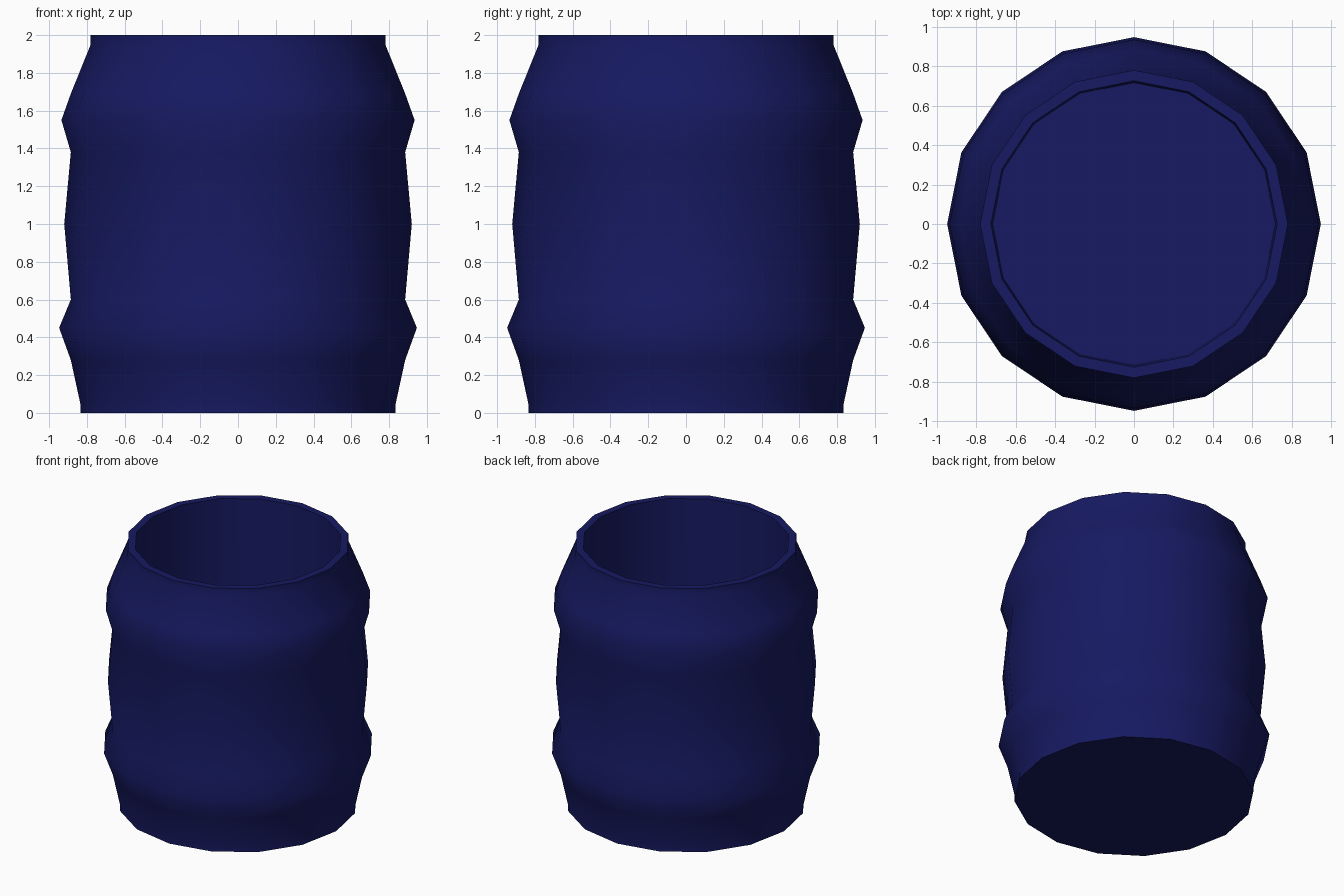
import bpy, bmesh, math

if "Cube" in bpy.data.objects:
    bpy.data.objects.remove(bpy.data.objects["Cube"])

SIDES = 16

# Barrel cross-section (radius, height): outer wall, rim, inner wall, floor
profile = [
    (0.835, 0.0), (0.835, 0.05), (0.885, 0.28), (0.947, 0.45), (0.885, 0.6),
    (0.92, 1.0), (0.885, 1.38), (0.935, 1.55), (0.885, 1.69), (0.78, 1.95),
    (0.78, 2.0), (0.725, 2.0), (0.715, 0.08),
]

# Revolve the profile into rings
bm = bmesh.new()
rings = []
for r, z in profile:
    rings.append([bm.verts.new((r * math.cos(2 * math.pi * i / SIDES),
                                r * math.sin(2 * math.pi * i / SIDES), z))
                  for i in range(SIDES)])
for a, b in zip(rings, rings[1:]):
    for i in range(SIDES):
        j = (i + 1) % SIDES
        bm.faces.new((a[i], a[j], b[j], b[i]))

# Underside and inner floor
bm.faces.new(rings[0][::-1])
bm.faces.new(rings[-1])
bmesh.ops.recalc_face_normals(bm, faces=bm.faces[:])

mesh = bpy.data.meshes.new("barrel")
bm.to_mesh(mesh)
bm.free()
barrel = bpy.data.objects.new("barrel", mesh)
bpy.context.collection.objects.link(barrel)

# Dark blue paint
paint = bpy.data.materials.new("dark_blue")
paint.diffuse_color = (0.008, 0.01, 0.12, 1)
paint.use_nodes = True
paint.node_tree.nodes["Principled BSDF"].inputs["Base Color"].default_value = paint.diffuse_color
mesh.materials.append(paint)

# Smooth shading
bpy.context.view_layer.objects.active = barrel
barrel.select_set(True)
bpy.ops.object.shade_smooth_by_angle(angle=math.radians(60))
